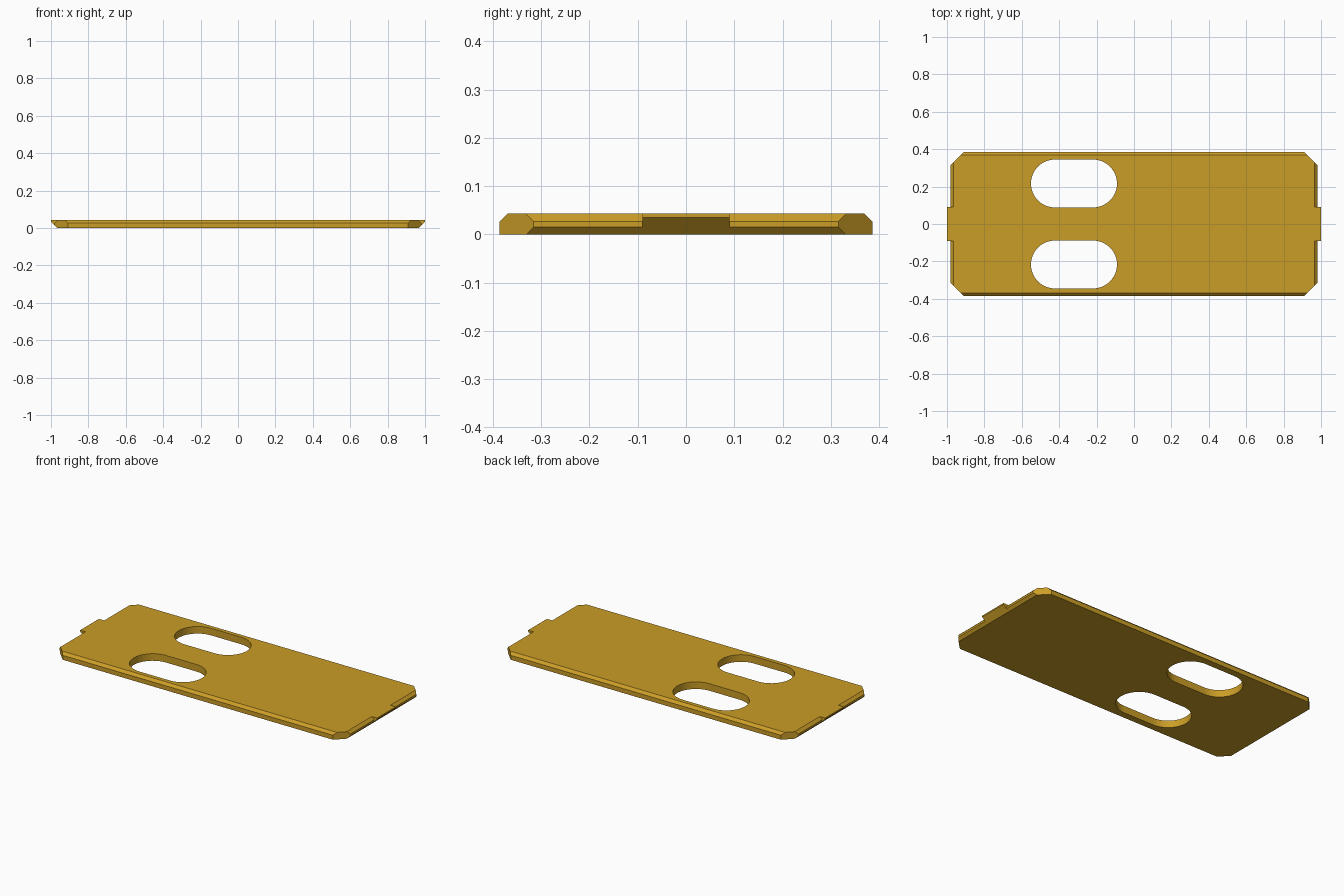
import bpy, bmesh, math
from mathutils import Vector

if "Cube" in bpy.data.objects:
    bpy.data.objects.remove(bpy.data.objects["Cube"])

H = 0.043            # plate thickness
X, Y = 1.0, 0.386    # half length, half width


def to_object(name, bm):
    bmesh.ops.recalc_face_normals(bm, faces=bm.faces)
    mesh = bpy.data.meshes.new(name)
    bm.to_mesh(mesh)
    bm.free()
    ob = bpy.data.objects.new(name, mesh)
    bpy.context.collection.objects.link(ob)
    return ob


def prism(name, points, offset):
    """Closed profile pushed along offset."""
    bm = bmesh.new()
    face = bm.faces.new([bm.verts.new(p) for p in points])
    ext = bmesh.ops.extrude_face_region(bm, geom=[face])
    verts = [g for g in ext["geom"] if isinstance(g, bmesh.types.BMVert)]
    bmesh.ops.translate(bm, verts=verts, vec=offset)
    return to_object(name, bm)


def slice_off(bm, point, normal):
    """Cut away everything on the normal side and cap the cut."""
    geom = bm.verts[:] + bm.edges[:] + bm.faces[:]
    cut = bmesh.ops.bisect_plane(bm, geom=geom, plane_co=point,
                                 plane_no=Vector(normal).normalized(), clear_outer=True)
    edges = [g for g in cut["geom_cut"] if isinstance(g, bmesh.types.BMEdge)]
    bmesh.ops.holes_fill(bm, edges=edges)


# plate blank: undercut ends, bevelled long edges, clipped corners
bm = bmesh.new()
bmesh.ops.create_cube(bm, size=1)
for v in bm.verts:
    v.co = (v.co.x * 2 * X, v.co.y * 2 * Y, (v.co.z + 0.5) * H)
for s in (-1, 1):
    slice_off(bm, (s * X, 0, 0.035), (s, 0, -1))
    slice_off(bm, (0, s * Y, 0.027), (0, s, 1))
    for t in (-1, 1):
        slice_off(bm, (s * 0.91, t * Y, 0), (s, t, 0))
plate = to_object("slotted_plate", bm)

cutters = []
# end notches that leave the central tabs standing
for s in (-1, 1):
    for t in (-1, 1):
        profile = [(0.98, -0.1), (0.98, 0.027), (0.947, 0.06), (1.1, 0.06), (1.1, -0.1)]
        pts = [(s * x, t * 0.09, z) for x, z in profile]
        cutters.append(prism("end_notch_cutter", pts, (0, t * 0.4, 0)))

# pair of round-ended slots
R, N = 0.128, 24
for t in (-1, 1):
    pts = []
    for cx, start in ((-0.551 + R, math.pi / 2), (-0.091 - R, -math.pi / 2)):
        for i in range(N + 1):
            a = start + math.pi * i / N
            pts.append((cx + R * math.cos(a), t * 0.2165 + R * math.sin(a), -0.1))
    cutters.append(prism("slot_cutter", pts, (0, 0, 0.3)))

for cutter in cutters:
    cutter.hide_render = True
    cutter.hide_set(True)
    mod = plate.modifiers.new("cut", "BOOLEAN")
    mod.operation = "DIFFERENCE"
    mod.solver = "EXACT"
    mod.object = cutter

# apply the cuts and drop the helpers
bpy.context.view_layer.objects.active = plate
plate.select_set(True)
for mod in list(plate.modifiers):
    bpy.ops.object.modifier_apply(modifier=mod.name)
for cutter in cutters:
    bpy.data.objects.remove(cutter)

# golden finish, smooth only around the slot ends
mat = bpy.data.materials.new("golden")
mat.diffuse_color = (0.6, 0.34, 0.02, 1)
mat.use_nodes = True
mat.node_tree.nodes["Principled BSDF"].inputs["Base Color"].default_value = mat.diffuse_color
plate.data.materials.clear()
plate.data.materials.append(mat)
bpy.ops.object.shade_smooth_by_angle(angle=math.radians(20))
